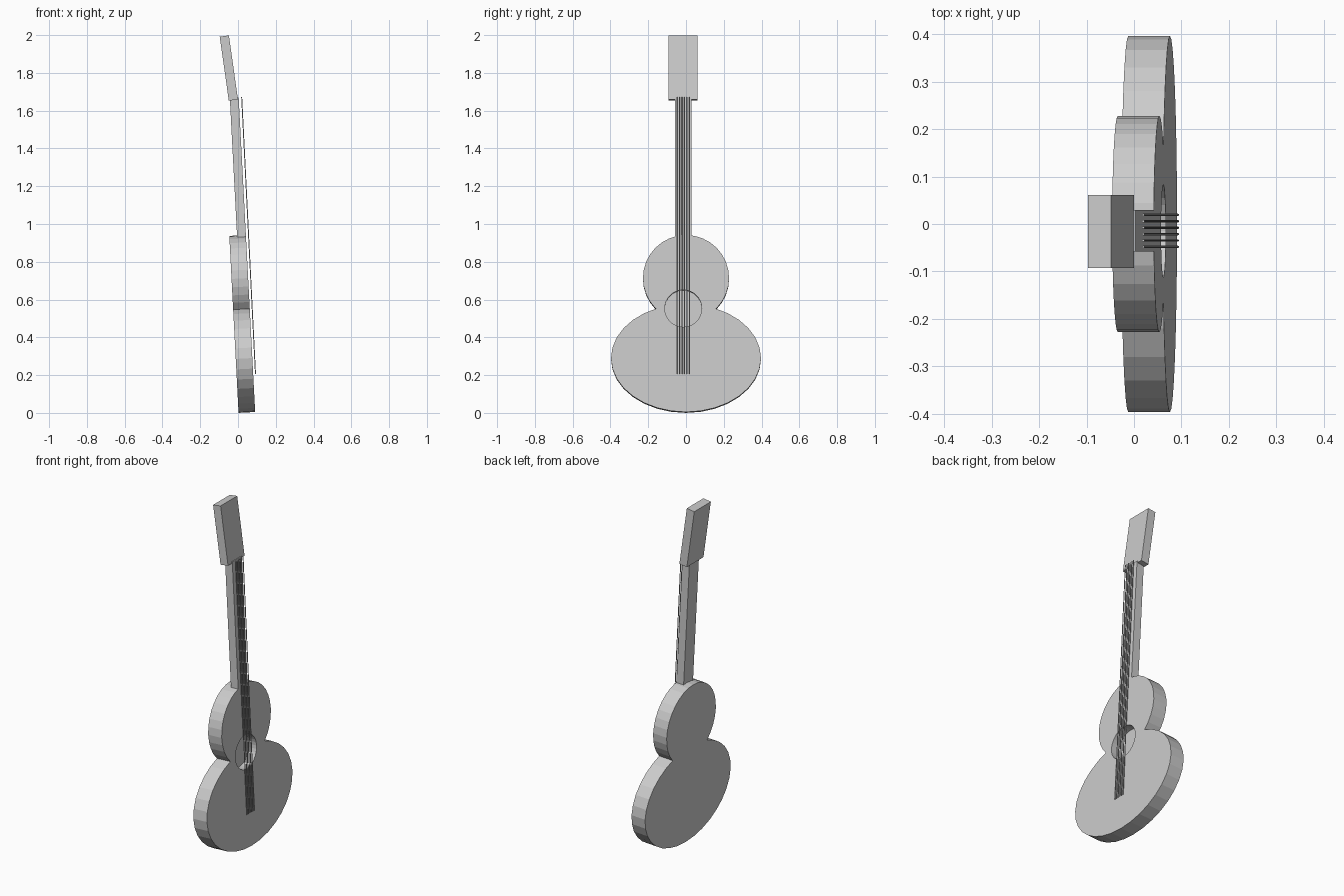
import bpy
import math
from mathutils import Matrix, Vector

if "Cube" in bpy.data.objects:
    bpy.data.objects.remove(bpy.data.objects["Cube"])

LEAN = Matrix.Rotation(math.radians(-3), 4, 'Y')    # whole guitar leans back
BACK, FRONT = 0.003, 0.091                          # body thickness range
MID_Y = -0.0145                                     # neck centre line


def disc(name, x0, x1, y, z, ry, rz, sides=32):
    """Round slab whose flat faces look along x."""
    bpy.ops.mesh.primitive_cylinder_add(vertices=sides, radius=1, depth=1)
    ob = bpy.context.object
    ob.name = name
    ob.data.transform(LEAN @ Matrix.Translation(((x0 + x1) / 2, y, z))
                      @ Matrix.Diagonal((x1 - x0, ry, rz, 1))
                      @ Matrix.Rotation(math.pi / 2, 4, 'Y'))
    return ob


def box(name, size, matrix):
    bpy.ops.mesh.primitive_cube_add(size=1)
    ob = bpy.context.object
    ob.name = name
    ob.data.transform(matrix @ Matrix.Diagonal((*size, 1)))
    return ob


def boolean(target, tool, operation):
    mod = target.modifiers.new(operation.lower(), 'BOOLEAN')
    mod.operation, mod.object, mod.solver = operation, tool, 'EXACT'
    bpy.context.view_layer.objects.active = target
    bpy.ops.object.modifier_apply(modifier=mod.name)
    bpy.data.objects.remove(tool)


# body: wide lower bout joined to round upper bout, with a recessed sound hole
body = disc("body", BACK, FRONT, 0, 0.286, 0.397, 0.286)
boolean(body, disc("upper_bout", BACK, FRONT, 0, 0.710, 0.228, 0.228), 'UNION')
boolean(body, disc("sound_hole", FRONT - 0.05, FRONT + 0.05, MID_Y, 0.549, 0.098, 0.098),
        'DIFFERENCE')

# neck, flush with the front of the body
z0, z1 = 0.927, 1.667
box("neck", (0.047, 0.088, z1 - z0),
    LEAN @ Matrix.Translation((FRONT - 0.0235, MID_Y, (z0 + z1) / 2)))

# headstock, bent further back than the neck
box("headstock", (0.049, 0.154, 0.342),
    Matrix.Translation((-0.0485, MID_Y - 0.001, 1.8255))
    @ Matrix.Rotation(math.radians(-8.1), 4, 'Y'))

# six strings
for i in range(6):
    y = MID_Y + (i - 2.5) * 0.0135
    a, b = Vector((0.0925, y, 0.205)), Vector((0.0195, y, 1.672))
    bpy.ops.mesh.primitive_cylinder_add(vertices=12, radius=0.0025, depth=(b - a).length)
    string = bpy.context.object
    string.name = f"string_{i + 1}"
    string.data.transform(Matrix.Translation((a + b) / 2)
                          @ (b - a).to_track_quat('Z', 'Y').to_matrix().to_4x4())
